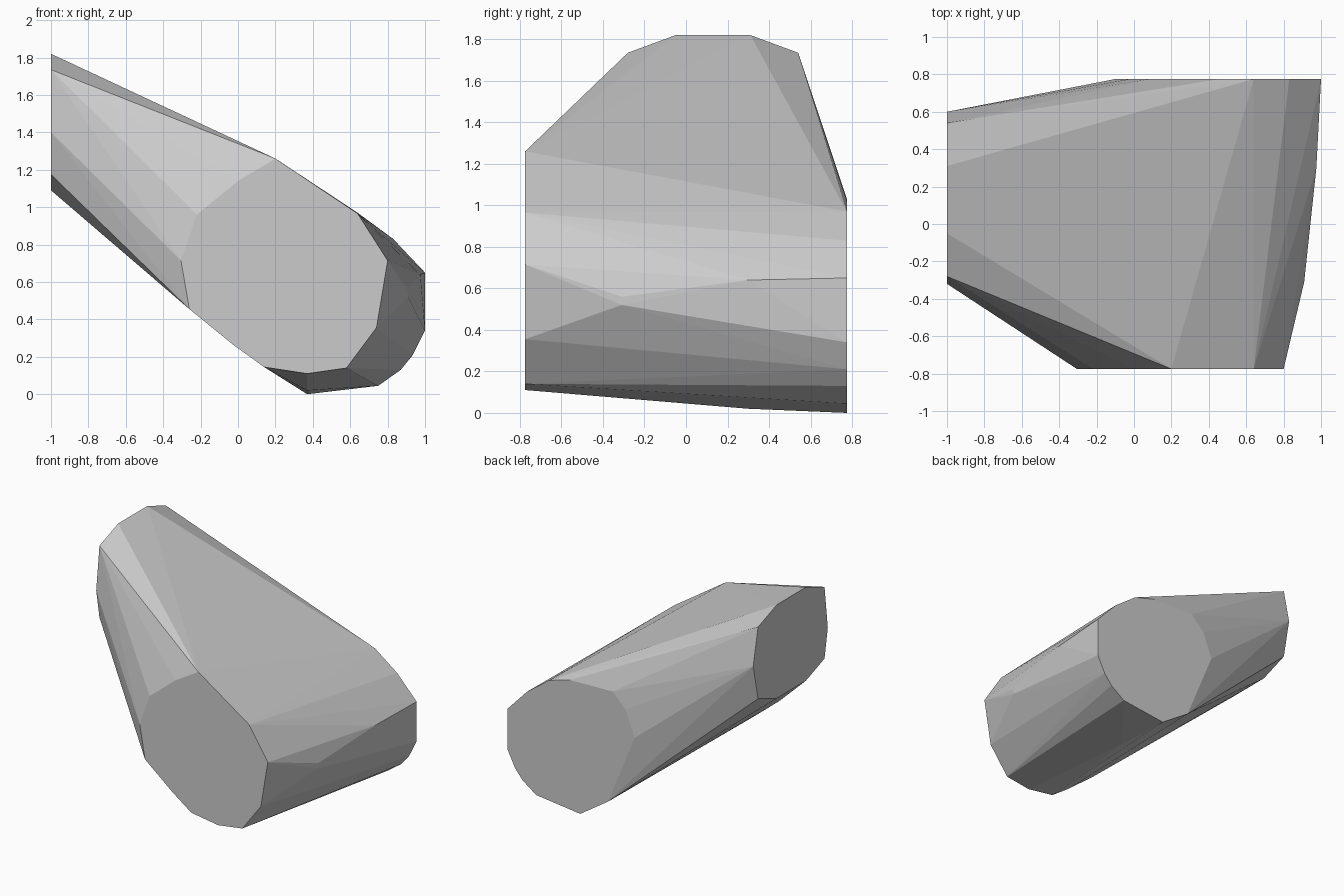
import bpy, bmesh

Y = 0.775

# Flat front end, (x, z)
front = [(0.20, 1.26), (0.0, 1.14), (-0.22, 0.96), (-0.305, 0.715), (-0.26, 0.455),
         (-0.02, 0.26), (0.14, 0.145), (0.37, 0.11), (0.58, 0.14), (0.74, 0.355),
         (0.80, 0.715), (0.64, 0.965)]
# Flat back end, (x, z)
back = [(1.0, 0.65), (1.0, 0.34), (0.935, 0.21), (0.87, 0.13), (0.75, 0.045), (0.37, 0.0),
        (0.13, 0.16), (-0.10, 0.72), (-0.02, 0.92), (0.09, 1.03), (0.46, 1.02),
        (0.64, 0.97), (0.83, 0.83)]
# Flat raised left end, (y, z)
left = [(-0.28, 1.735), (-0.05, 1.82), (0.31, 1.82), (0.54, 1.735), (0.60, 1.45),
        (0.54, 1.175), (0.31, 1.09), (-0.05, 1.09), (-0.28, 1.175), (-0.32, 1.40)]
# Slight bulge along the right side and underside
bulge = [(0.91, -0.31, 0.56), (0.91, -0.31, 0.52), (0.975, 0.30, 0.64), (0.37, 0.30, 0.02)]

points = ([(x, -Y, z) for x, z in front] + [(x, Y, z) for x, z in back]
          + [(-1.0, y, z) for y, z in left] + bulge)

# Wrap the three ends in one taut faceted skin
bm = bmesh.new()
for p in points:
    bm.verts.new(p)
hull = bmesh.ops.convex_hull(bm, input=bm.verts[:])
loose = [v for v in bm.verts if not v.link_faces]
bmesh.ops.delete(bm, geom=loose, context='VERTS')
bmesh.ops.dissolve_limit(bm, angle_limit=0.01, verts=bm.verts[:], edges=bm.edges[:])
bmesh.ops.recalc_face_normals(bm, faces=bm.faces[:])

mesh = bpy.data.meshes.new("three_ended_hull")
bm.to_mesh(mesh)
bm.free()
bpy.context.collection.objects.link(bpy.data.objects.new("three_ended_hull", mesh))
